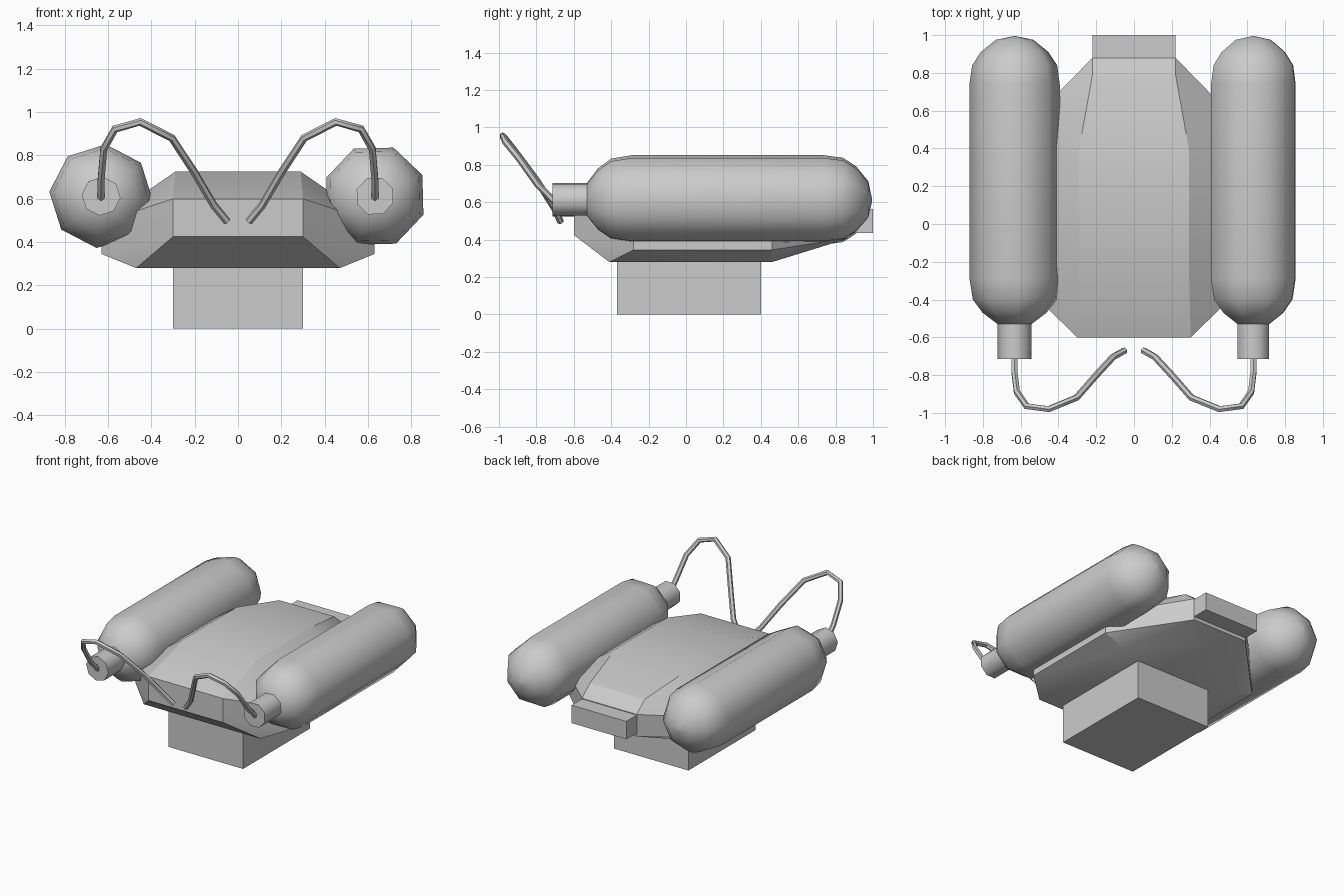
import bpy, bmesh, math
from mathutils import Vector

if "Cube" in bpy.data.objects:
    bpy.data.objects.remove(bpy.data.objects["Cube"])


def finish(name, bm, angle=None):
    bmesh.ops.recalc_face_normals(bm, faces=bm.faces)
    mesh = bpy.data.meshes.new(name)
    bm.to_mesh(mesh)
    bm.free()
    ob = bpy.data.objects.new(name, mesh)
    bpy.context.collection.objects.link(ob)
    if angle:
        bpy.ops.object.select_all(action='DESELECT')
        ob.select_set(True)
        bpy.context.view_layer.objects.active = ob
        bpy.ops.object.shade_smooth_by_angle(angle=math.radians(angle))
    return ob


def box(name, lo, hi):
    bm = bmesh.new()
    bmesh.ops.create_cube(bm, size=1)
    for v in bm.verts:
        v.co = Vector([(a + b) / 2 + c * (b - a) for a, b, c in zip(lo, hi, v.co)])
    return finish(name, bm)


def lathe(name, profile, cx, cz, phase, sides=8, angle=50):
    """Revolve (y, radius) pairs about an axis parallel to y."""
    bm = bmesh.new()
    rings = []
    for y, r in profile:
        rings.append([bm.verts.new((cx + r * math.cos(phase + i * math.tau / sides), y,
                                    cz + r * math.sin(phase + i * math.tau / sides)))
                      for i in range(sides)])
    for a, b in zip(rings, rings[1:]):
        for i in range(sides):
            j = (i + 1) % sides
            bm.faces.new((a[i], a[j], b[j], b[i]))
    bm.faces.new(rings[0])
    bm.faces.new(rings[-1])
    return finish(name, bm, angle)


def tube(name, points, r=0.018, sides=6):
    """Sweep a small polygon along a path."""
    bm = bmesh.new()
    pts = [Vector(p) for p in points]
    rings = []
    for i, p in enumerate(pts):
        t = (pts[min(i + 1, len(pts) - 1)] - pts[max(i - 1, 0)]).normalized()
        n = Vector((0, 0.83, 0.56))          # normal of the hose plane
        n = (n - t * n.dot(t)).normalized()
        b = t.cross(n)
        rings.append([bm.verts.new(p + r * (n * math.cos(k * math.tau / sides)
                                            + b * math.sin(k * math.tau / sides)))
                      for k in range(sides)])
    for a, b in zip(rings, rings[1:]):
        for k in range(sides):
            j = (k + 1) % sides
            bm.faces.new((a[k], a[j], b[j], b[k]))
    bm.faces.new(rings[0])
    bm.faces.new(rings[-1])
    return finish(name, bm, 50)


# Faceted pack body: convex hull of half its corners, mirrored
half = [
    (.47, -.41, .28), (.47, .46, .28),                                            # underside
    (.30, -.60, .425), (.63, -.28, .345), (.63, .46, .345), (.22, .88, .41),      # lower rim
    (.30, -.60, .60), (.63, -.28, .49), (.63, .46, .49), (.22, .88, .57),         # upper rim
    (.29, -.20, .725), (.29, .40, .725), (.22, .79, .645),                        # crown
]
bm = bmesh.new()
for x, y, z in half:
    for s in (-1, 1):
        bm.verts.new((s * x, y, z))
bmesh.ops.convex_hull(bm, input=bm.verts)
bmesh.ops.dissolve_limit(bm, angle_limit=math.radians(1), verts=bm.verts, edges=bm.edges)
finish("pack_body", bm, 24)

# Stand block and rear bracket
box("lower_block", (-.30, -.37, 0), (.30, .40, .30))
box("rear_bracket", (-.22, .86, .435), (.22, 1.0, .565))

# Tanks, necks and hoses on both sides
tank = [(-.53, .09), (-.47, .17), (-.40, .222), (-.29, .24), (.74, .24),
        (.84, .226), (.91, .18), (.975, .10), (.995, .004)]
hose = [(.632, -.70, .60), (.632, -.79, .69), (.62, -.89, .83), (.568, -.965, .922),
        (.452, -.98, .955), (.305, -.92, .88), (.20, -.80, .72), (.112, -.705, .57),
        (.05, -.67, .495)]
for side, s, phase in (("left", -1, -5), ("right", 1, 24)):
    ph = math.radians(phase)
    cx = .632 * s
    lathe(side + "_tank", tank, cx, .612, ph)
    lathe(side + "_neck", [(-.715, .09), (-.50, .09)], cx, .612, ph)
    tube(side + "_hose", [(s * x, y, z) for x, y, z in hose])
